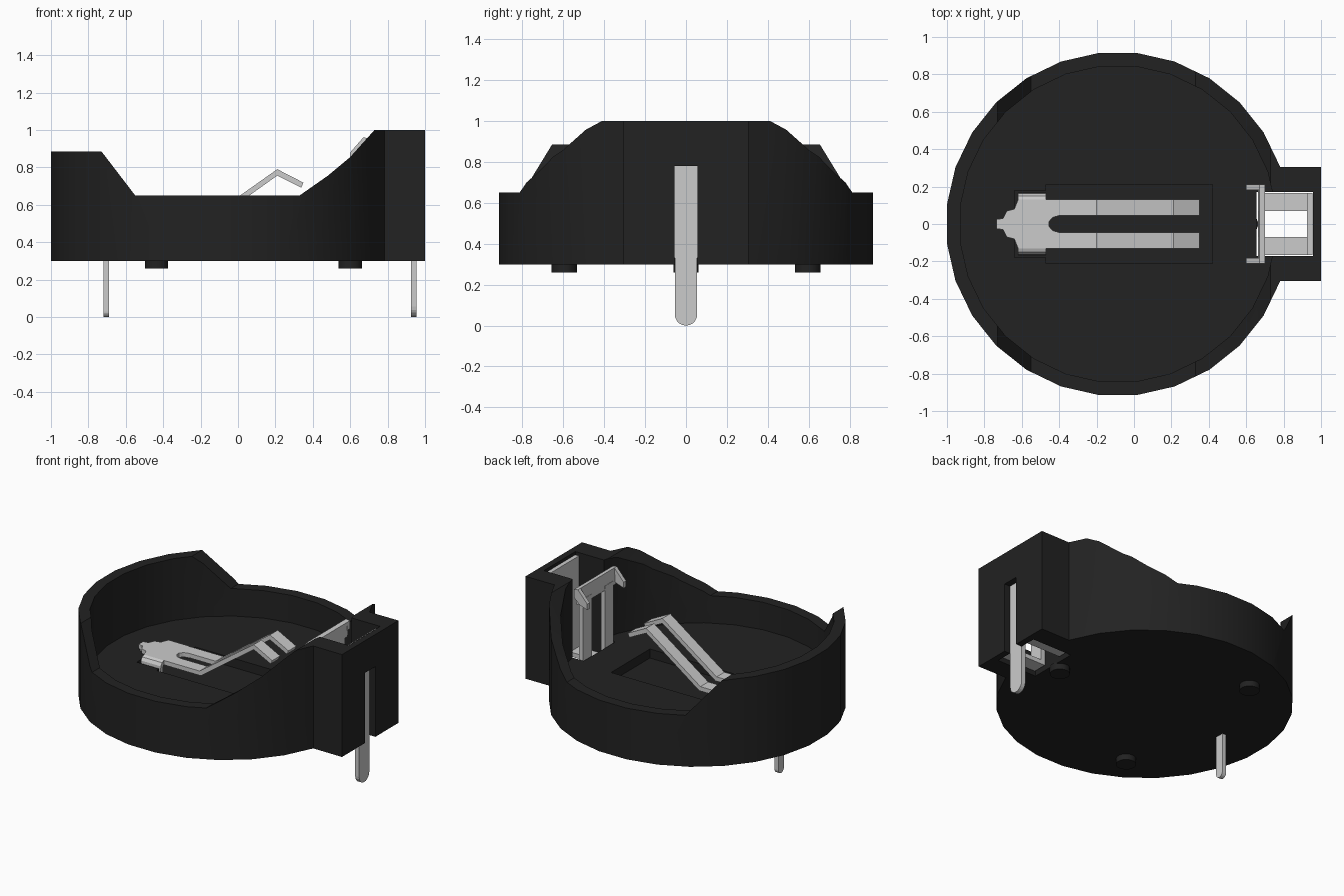
import bpy, bmesh, math

if "Cube" in bpy.data.objects:
    bpy.data.objects.remove(bpy.data.objects["Cube"])


def material(name, rgb):
    m = bpy.data.materials.new(name)
    m.diffuse_color = (*rgb, 1)
    m.use_nodes = True
    m.node_tree.nodes["Principled BSDF"].inputs["Base Color"].default_value = m.diffuse_color
    return m


BLACK = material("black plastic", (0.016, 0.016, 0.016))
METAL = material("bright metal", (0.6, 0.6, 0.6))


def prism(name, pts, axis, a, b, mat):
    """Extrude a 2D outline along an axis from a to b."""
    place = {"x": lambda p, d: (d, p[0], p[1]),
             "y": lambda p, d: (p[0], d, p[1]),
             "z": lambda p, d: (p[0], p[1], d)}[axis]
    bm = bmesh.new()
    lo = [bm.verts.new(place(p, a)) for p in pts]
    hi = [bm.verts.new(place(p, b)) for p in pts]
    bm.faces.new(lo)
    bm.faces.new(hi)
    n = len(pts)
    for i in range(n):
        j = (i + 1) % n
        bm.faces.new((lo[i], lo[j], hi[j], hi[i]))
    bmesh.ops.recalc_face_normals(bm, faces=bm.faces)
    me = bpy.data.meshes.new(name)
    bm.to_mesh(me)
    bm.free()
    me.materials.append(mat)
    ob = bpy.data.objects.new(name, me)
    bpy.context.collection.objects.link(ob)
    return ob


def rect(x0, x1, y0, y1):
    return [(x0, y0), (x1, y0), (x1, y1), (x0, y1)]


def ring(cx, cy, r, n):
    return [(cx + r * math.cos((i + .5) * 2 * math.pi / n),
             cy + r * math.sin((i + .5) * 2 * math.pi / n)) for i in range(n)]


def smooth(ob, deg=30):
    bpy.ops.object.select_all(action="DESELECT")
    ob.select_set(True)
    bpy.context.view_layer.objects.active = ob
    bpy.ops.object.shade_smooth_by_angle(angle=math.radians(deg))


def cut(ob, cutter):
    m = ob.modifiers.new("cut", "BOOLEAN")
    m.operation, m.solver, m.object = "DIFFERENCE", "EXACT", cutter
    bpy.context.view_layer.objects.active = ob
    bpy.ops.object.modifier_apply(modifier=m.name)
    bpy.data.objects.remove(cutter)


# Holder: round cup outline joined to the square clip housing
CX = -0.086
outline = ring(CX, 0, .92, 28)[1:27] + [(1, -.305), (1, .305)]
body = prism("holder_body", outline, "z", .3, 1.0, BLACK)

# Cup interior, and the rim contour seen from the front
cut(body, prism("cup_cutter", ring(CX, 0, .848, 28), "z", .462, 1.3, BLACK))
rim = [(-1.2, .885), (-.73, .885), (-.55, .65), (.33, .65), (.48, .755),
       (.6, .855), (.73, 1.0), (.73, 1.2), (-1.2, 1.2)]
cut(body, prism("rim_cutter", rim, "y", -1.2, 1.2, BLACK))
# Pockets under the spring contact, clip cavity and pin slot
pocket = [(-.64, -.18), (-.47, -.18), (-.47, -.21), (.42, -.21),
          (.42, .21), (-.47, .21), (-.47, .18), (-.64, .18)]
cut(body, prism("pocket_cutter", pocket, "z", .4, .6, BLACK))
cut(body, prism("cavity_cutter", rect(.655, .956, -.17, .17), "z", .2, 1.3, BLACK))
cut(body, prism("slot_cutter", rect(.94, 1.1, -.056, .056), "z", .2, .78, BLACK))
smooth(body)

# Three standoff feet
for i, (x, y) in enumerate([(-.435, .595), (-.435, -.595), (.6, 0)]):
    smooth(prism(f"foot_{i + 1}", ring(x, y, .063, 16), "z", .26, .31, BLACK))

# Solder pins with rounded tips
def pin(name, w, x0, x1, top):
    tip = [(w * math.cos(t), w + w * math.sin(t))
           for t in (math.pi + k * math.pi / 10 for k in range(11))]
    prism(name, tip + [(w, top), (-w, top)], "x", x0, x1, METAL)


pin("spring_pin", .03, -.72, -.69, .49)
pin("clip_pin", .055, .925, .955, .78)

# Spring contact base plate with rounded notch
half = [(-.735, .025), (-.70, .03), (-.68, .07), (-.64, .08), (-.62, .13),
        (-.40, .13), (-.40, .045), (-.435, .035), (-.455, .012)]
plate = half + [(x, -y) for x, y in reversed(half)]
prism("spring_plate", plate, "z", .47, .50, METAL)

finger = [(-.40, .50), (-.2, .50), (.21, .79), (.35, .718), (.338, .692),
          (.21, .756), (-.19, .47), (-.40, .47)]
flange = [(.13, .50), (.15, .492), (.163, .472), (.165, .41), (.14, .41),
          (.138, .46), (.13, .47)]
wing = [(.6, .84), (.6, .88), (.67, .96), (.7, .955), (.7, .9), (.66, .86)]
for s, side in ((1, "back"), (-1, "front")):
    # Spring fingers and the rolled plate edges
    prism("spring_finger_" + side, finger, "y", s * .045, s * .13, METAL)
    prism("plate_flange_" + side, [(s * y, z) for y, z in flange], "x",
          -.62, -.47, METAL)
    # Clip strips: inner leg and bottom run, as one L shape
    leg = [(.663, .33), (.93, .33), (.93, .36), (.693, .36), (.693, .88), (.663, .88)]
    prism("clip_leg_" + side, leg, "y", s * .07, s * .165, METAL)
    prism("clip_wing_" + side, wing, "y", s * .183, s * .21, METAL)

# Clip top bar and outer plate
bar = [(.663, .85), (.693, .85), (.7, .955), (.67, .96)]
prism("clip_bar", bar, "y", -.195, .195, METAL)
prism("clip_outer_plate", rect(-.165, .165, .33, .98), "x", .926, .954, METAL)
